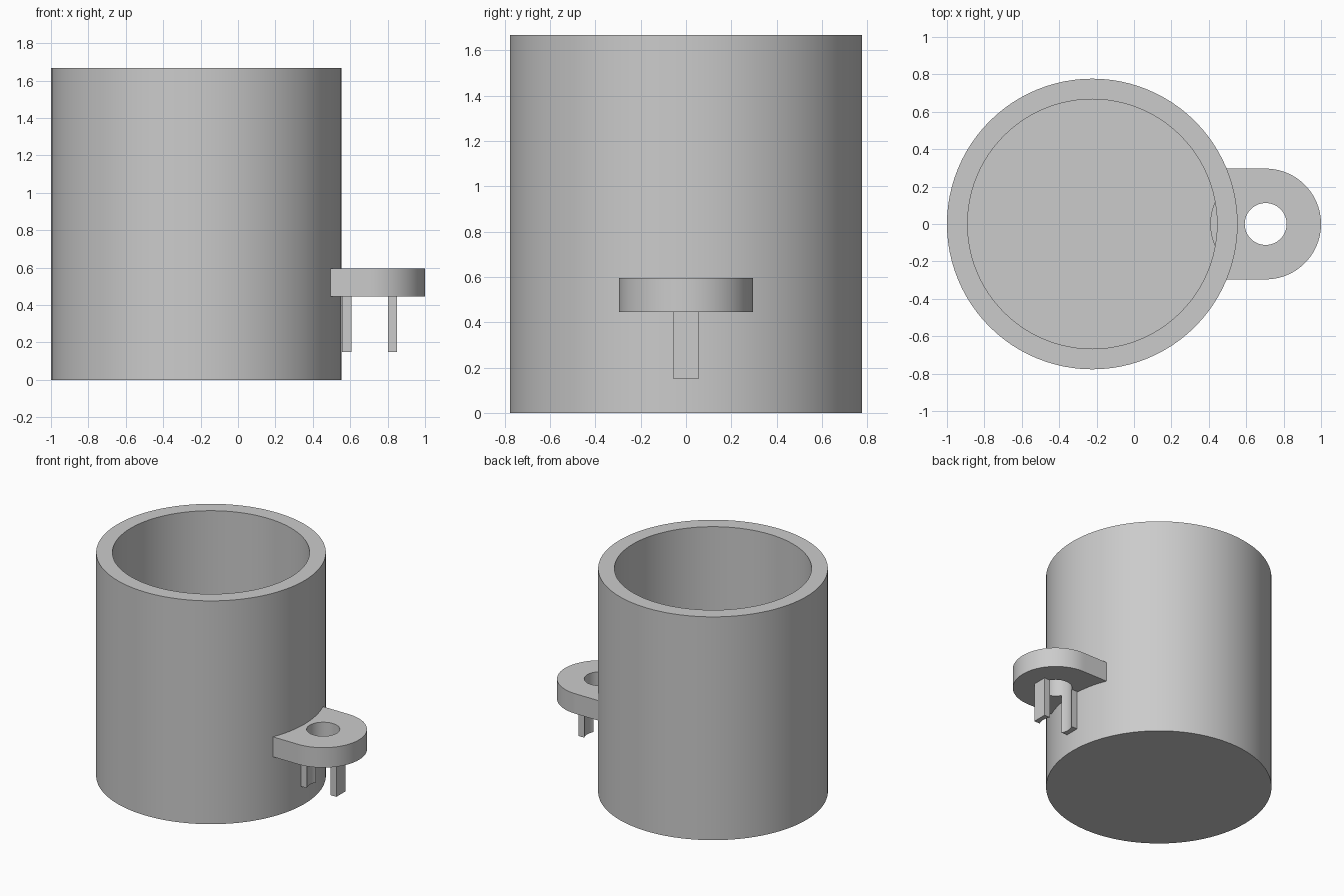
import bpy
import bmesh
from math import sin, cos, pi, radians

cube = bpy.data.objects.get("Cube")
if cube:
    bpy.data.objects.remove(cube, do_unlink=True)

grey = bpy.data.materials.new("plain grey")
grey.use_nodes = True
grey.diffuse_color = (0.6, 0.6, 0.6, 1)
grey.node_tree.nodes["Principled BSDF"].inputs["Base Color"].default_value = (0.6, 0.6, 0.6, 1)

SIDES = 96
ANGLES = [2 * pi * i / SIDES for i in range(SIDES)]


def circle(radius, z):
    return [(radius * cos(a), radius * sin(a), z) for a in ANGLES]


def skin(name, loops, location, ring=False):
    """Join matching loops with quads; cap both ends, or close into a ring."""
    bm = bmesh.new()
    rows = [[bm.verts.new(p) for p in loop] for loop in loops]
    pairs = list(zip(rows, rows[1:]))
    if ring:
        pairs.append((rows[-1], rows[0]))
    else:
        bm.faces.new(rows[0])
        bm.faces.new(rows[-1])
    for low, high in pairs:
        n = len(low)
        for i in range(n):
            j = (i + 1) % n
            bm.faces.new((low[i], low[j], high[j], high[i]))
    bmesh.ops.recalc_face_normals(bm, faces=bm.faces)
    mesh = bpy.data.meshes.new(name)
    bm.to_mesh(mesh)
    bm.free()
    mesh.materials.append(grey)
    obj = bpy.data.objects.new(name, mesh)
    obj.location = location
    bpy.context.collection.objects.link(obj)
    bpy.ops.object.select_all(action="DESELECT")
    obj.select_set(True)
    bpy.context.view_layer.objects.active = obj
    bpy.ops.object.shade_smooth_by_angle(angle=radians(30))
    return obj


# Open cup with a solid floor
OUTER, WALL, HEIGHT = 0.777, 0.11, 1.667
skin("cup", [circle(OUTER, 0), circle(OUTER, HEIGHT),
             circle(OUTER - WALL, HEIGHT), circle(OUTER - WALL, WALL)],
     (OUTER - 1, 0, 0))

# Side tab: round outer end, square shoulders running into the cup wall
TAB, HOLE, BOTTOM, TOP = 0.296, 0.112, 0.446, 0.595
HUB = (1 - TAB, 0, 0)


def tab_outline(z):
    points = []
    for a in ANGLES:
        r = TAB
        if cos(a) < -0.001:
            r = max(r, min(0.242 / -cos(a), TAB / max(abs(sin(a)), 0.001)))
        points.append((r * cos(a), r * sin(a), z))
    return points


skin("side_tab", [tab_outline(BOTTOM), tab_outline(TOP),
                  circle(HOLE, TOP), circle(HOLE, BOTTOM)], HUB, ring=True)

# Two prongs below the tab, hollowed to follow the hole
HALF, REACH, TIP = 0.055, 0.147, 0.15


def prong_outline(side, z):
    ys = [HALF * k / 6 for k in range(-6, 7)]
    arc = [(side * (HOLE ** 2 - y * y) ** 0.5, y, z) for y in ys]
    return arc + [(side * REACH, HALF, z), (side * REACH, -HALF, z)]


for name, side in (("outer_prong", 1), ("inner_prong", -1)):
    skin(name, [prong_outline(side, TIP), prong_outline(side, BOTTOM)], HUB)
